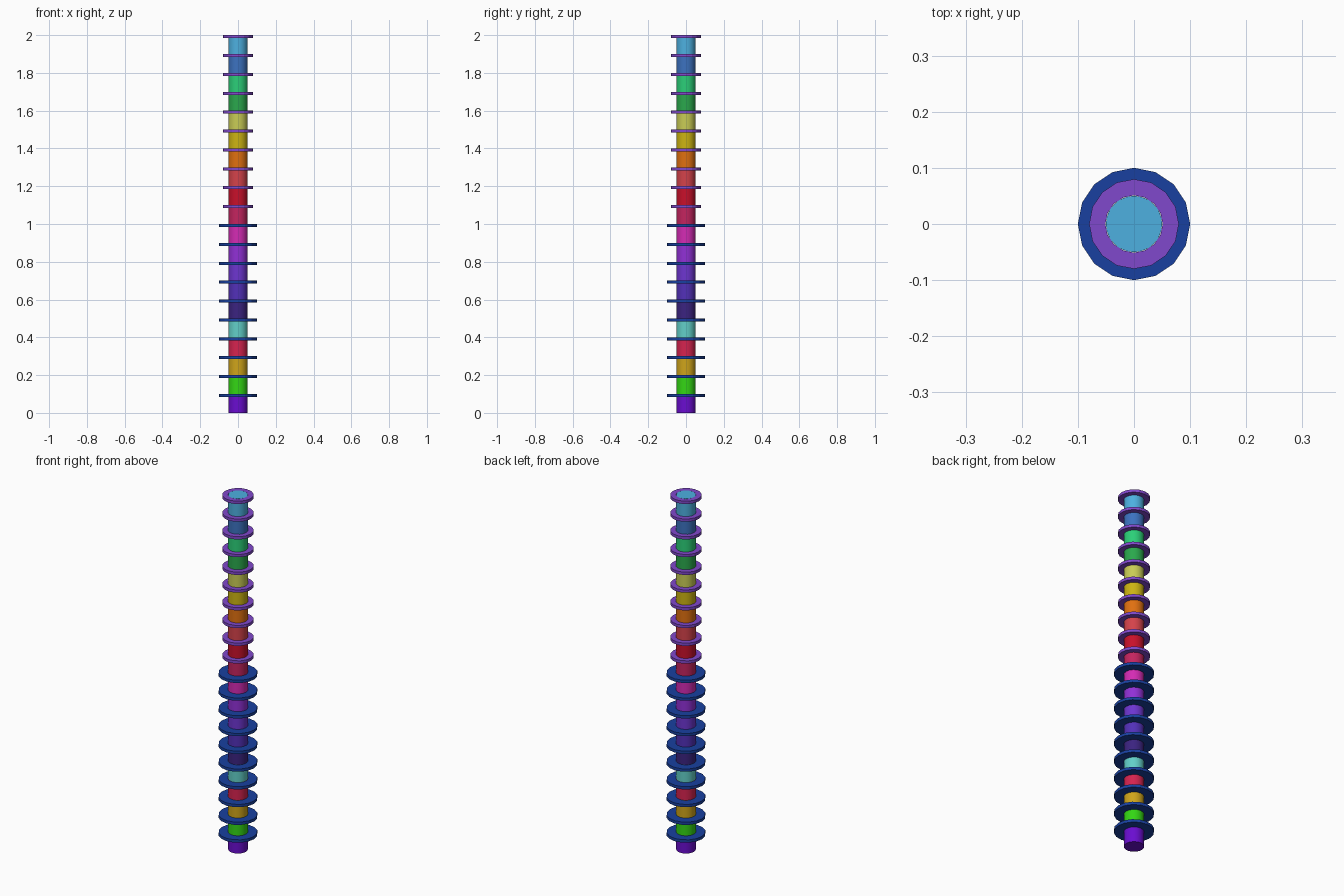
import bpy, bmesh, math

if "Cube" in bpy.data.objects:
    bpy.data.objects.remove(bpy.data.objects["Cube"])

SEG = 0.1          # height of one column segment
COLUMN_R = 0.05
RING_T = 0.016     # ring thickness


def material(name, hex_colour):
    def linear(c):
        return c / 12.92 if c <= 0.04045 else ((c + 0.055) / 1.055) ** 2.4
    rgb = [linear(int(hex_colour[i:i + 2], 16) / 255) for i in (0, 2, 4)]
    mat = bpy.data.materials.new(name)
    mat.diffuse_color = (*rgb, 1)
    mat.use_nodes = True
    mat.node_tree.nodes["Principled BSDF"].inputs["Base Color"].default_value = mat.diffuse_color
    return mat


def finish(bm, name, mat, z):
    bmesh.ops.recalc_face_normals(bm, faces=bm.faces)
    mesh = bpy.data.meshes.new(name)
    bm.to_mesh(mesh)
    bm.free()
    mesh.materials.append(mat)
    obj = bpy.data.objects.new(name, mesh)
    obj.location.z = z
    bpy.context.collection.objects.link(obj)
    return obj


def column_segment(name, mat, z):
    bm = bmesh.new()
    bmesh.ops.create_cone(bm, cap_ends=True, segments=32, radius1=COLUMN_R,
                          radius2=COLUMN_R, depth=SEG)
    for f in bm.faces:
        f.smooth = len(f.verts) == 4
    for e in bm.edges:
        e.smooth = all(f.smooth for f in e.link_faces)
    return finish(bm, name, mat, z + SEG / 2)


def flat_ring(name, mat, outer, top, sides=16):
    # inner polygon just clears the round column
    inner = COLUMN_R / math.cos(math.pi / sides)
    profile = [(inner, -RING_T), (outer, -RING_T), (outer, 0), (inner, 0)]
    bm = bmesh.new()
    loops = []
    for i in range(sides):
        a = 2 * math.pi * i / sides
        loops.append([bm.verts.new((r * math.cos(a), r * math.sin(a), z))
                      for r, z in profile])
    for i in range(sides):
        p, q = loops[i], loops[(i + 1) % sides]
        for j in range(4):
            k = (j + 1) % 4
            bm.faces.new((p[j], q[j], q[k], p[k]))
    return finish(bm, name, mat, top)


# Column: stacked coloured segments, bottom to top
colours = ("6A0DD0 33D614 CFA41A D6234F 62CFC8 3B2380 5230B8 6D35D0 9130D6 D42BB4 "
           "C4245F C8102A D4424A E07010 CDB412 C9CC55 2AA84C 2BCF78 3C72C0 4DB0E0").split()
blue = material("ring_blue", "1840A0")
purple = material("ring_purple", "8048CC")

for i, colour in enumerate(colours):
    n = i + 1
    column_segment(f"column_segment_{n:02d}", material(f"column_{n:02d}", colour), i * SEG)
    # Wide blue rings on the lower half, narrow purple ones on the upper half
    if n <= 10:
        flat_ring(f"wide_ring_{n:02d}", blue, 0.1, n * SEG)
    else:
        flat_ring(f"narrow_ring_{n:02d}", purple, 0.08, n * SEG)
